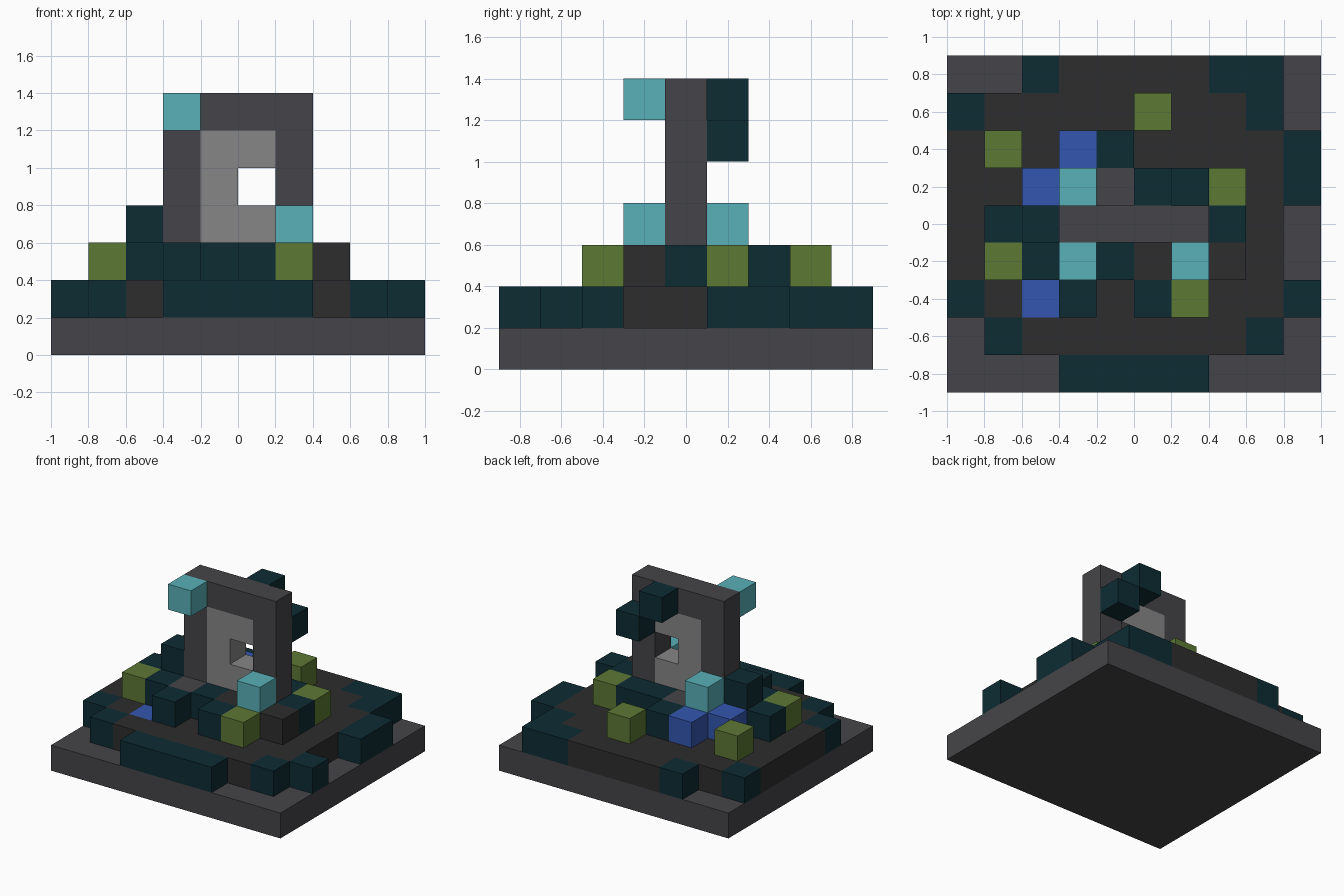
import bpy
import bmesh
from mathutils import Vector

cube = bpy.data.objects.get("Cube")
if cube:
    bpy.data.objects.remove(cube, do_unlink=True)

CELL = 0.2
NX, NY = 10, 9


def linear(hex_code):
    vals = [int(hex_code[i:i + 2], 16) / 255 for i in (0, 2, 4)]
    return [v / 12.92 if v <= 0.04045 else ((v + 0.055) / 1.055) ** 2.4 for v in vals] + [1]


def material(name, hex_code):
    mat = bpy.data.materials.new(name)
    mat.use_nodes = True
    mat.diffuse_color = linear(hex_code)
    bsdf = mat.node_tree.nodes["Principled BSDF"]
    bsdf.inputs["Base Color"].default_value = linear(hex_code)
    bsdf.inputs["Roughness"].default_value = 0.9
    return mat


MATS = {
    "S": material("slate_grey", "454448"),
    "D": material("charcoal", "2d2d2d"),
    "T": material("deep_teal", "0d2c33"),
    "G": material("moss_green", "5c7835"),
    "B": material("royal_blue", "3456b0"),
    "C": material("aqua", "58b0b8"),
    "L": material("light_grey", "868686"),
}

# Plans are drawn from the back row to the front row; a dot is an empty cell
BASE = ["S" * NX] * NY
TERRACE = [
    "..TDDDDTT.",
    "TDDDDDDDT.",
    "DDDDDDDDDT",
    "DDDDDDDDDT",
    "DDDDDDDDD.",
    "DDDDDDDDD.",
    "TDBDDDDDDT",
    ".TDDDDDDT.",
    "...TTTT...",
]
RUBBLE = [
    "..........",
    ".....G....",
    ".G.BT.....",
    "..BTSTTG..",
    ".TTTTTTT..",
    ".GTSTDTD..",
    "...T.TG...",
    "..........",
    "..........",
]
# Upright arch, drawn from its top course down to its foot
ARCH = ["SSSS", "SLLS", "SL.S", "SLLS"]

PART_NAMES = {
    "base": {"S": "base_slab"},
    "terrace": {"D": "terrace_floor", "T": "terrace_edge_blocks", "B": "sunken_blue_tile"},
    "rubble": {"G": "moss_blocks", "B": "blue_blocks", "T": "teal_plinth_blocks",
               "S": "grey_paving_blocks", "D": "charcoal_blocks"},
    "arch": {"S": "arch_frame", "L": "arch_inner_panel"},
    "loose": {"C": "aqua_crystals", "T": "upper_teal_blocks"},
}

# Every filled cell, with the part it belongs to
cells = {}


def lay_plan(part, plan, level):
    for row, line in enumerate(plan):
        for i, key in enumerate(line):
            if key != ".":
                cells[(i, NY - 1 - row, level)] = (part, key)


lay_plan("base", BASE, 0)
lay_plan("terrace", TERRACE, 1)
lay_plan("rubble", RUBBLE, 2)

for course, line in enumerate(reversed(ARCH)):
    for i, key in enumerate(line):
        if key != ".":
            cells[(i + 3, 4, course + 3)] = ("arch", key)

# Blocks attached to the arch
for cell, key in [((3, 5, 3), "C"), ((6, 3, 3), "C"), ((3, 3, 6), "C"),
                  ((2, 4, 3), "T"), ((5, 5, 6), "T"), ((6, 5, 5), "T")]:
    cells[cell] = ("loose", key)


def outer_faces(bm, cell):
    """Add the sides of one block that no neighbouring block covers."""
    centre = Vector(((cell[0] + 0.5 - NX / 2), (cell[1] + 0.5 - NY / 2), cell[2] + 0.5))
    for axis in range(3):
        for sign in (-1, 1):
            n = Vector((0, 0, 0))
            n[axis] = sign
            if tuple(int(c + d) for c, d in zip(cell, n)) in cells:
                continue
            u = Vector((0, 0, 0))
            u[(axis + 1) % 3] = 0.5
            v = n.cross(u)
            mid = centre + n * 0.5
            corners = (mid - u - v, mid + u - v, mid + u + v, mid - u + v)
            bm.faces.new([bm.verts.new(p * CELL) for p in corners])


# One object for each part
for part, names in PART_NAMES.items():
    for key, name in names.items():
        bm = bmesh.new()
        for cell, owner in cells.items():
            if owner == (part, key):
                outer_faces(bm, cell)
        bmesh.ops.remove_doubles(bm, verts=bm.verts[:], dist=0.001)
        mesh = bpy.data.meshes.new(name)
        bm.to_mesh(mesh)
        bm.free()
        mesh.materials.append(MATS[key])
        bpy.context.scene.collection.objects.link(bpy.data.objects.new(name, mesh))
